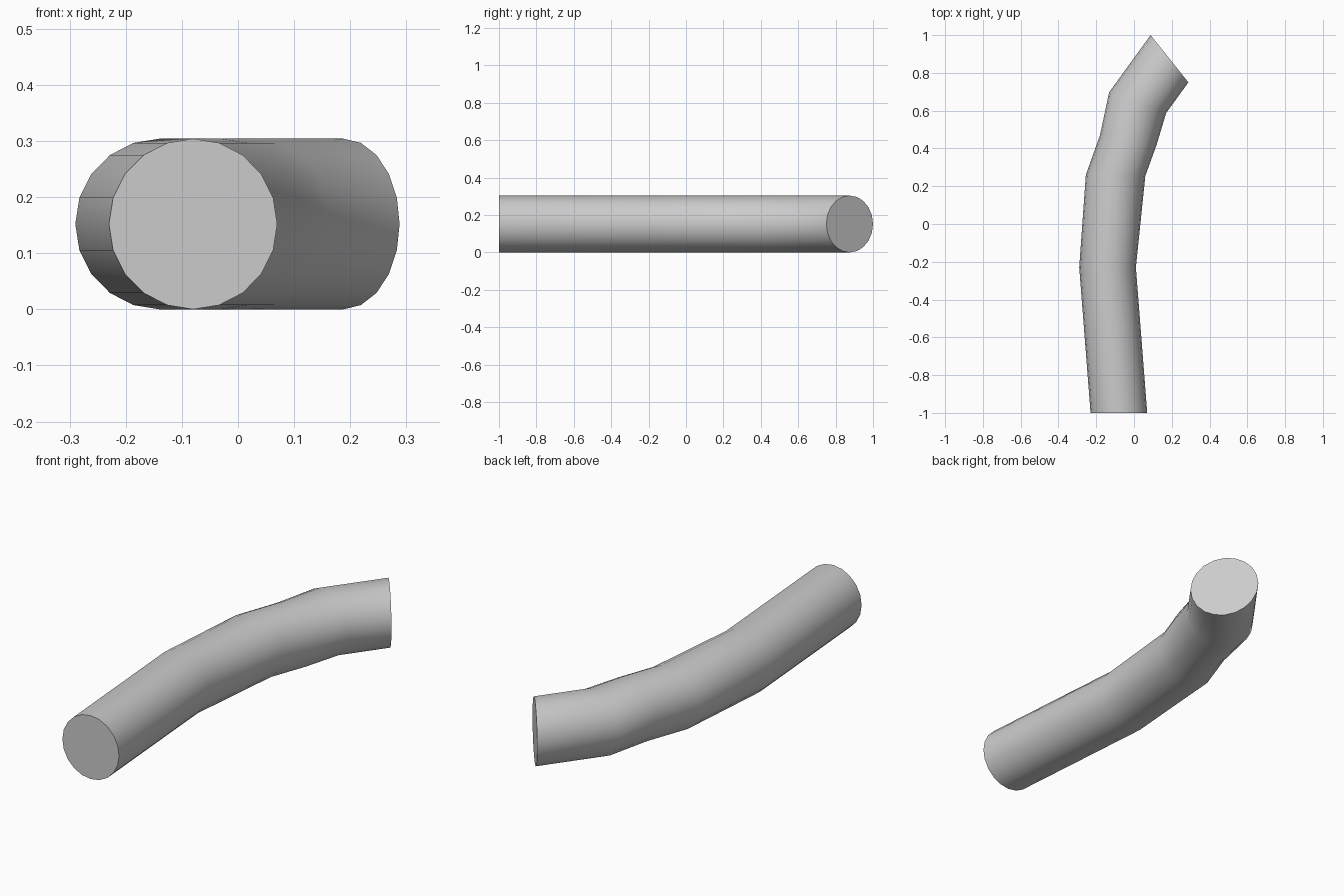
import bpy, bmesh, math

if "Cube" in bpy.data.objects:
    bpy.data.objects.remove(bpy.data.objects["Cube"])

SIDES = 20
R = 0.152

# Each ring of the bent tube: left and right extremes seen from above
rings = [
    ((-0.23, -1.0), (0.07, -1.0)),
    ((-0.29, -0.23), (0.01, -0.23)),
    ((-0.255, 0.26), (0.06, 0.255)),
    ((-0.18, 0.47), (0.12, 0.42)),
    ((-0.132, 0.697), (0.17, 0.587)),
    ((0.088, 1.0), (0.288, 0.75)),
]

bm = bmesh.new()


def add_ring(left, right):
    verts = []
    for i in range(SIDES):
        a = 2 * math.pi * i / SIDES
        t = (1 + math.cos(a)) / 2
        x = left[0] + (right[0] - left[0]) * t
        y = left[1] + (right[1] - left[1]) * t
        verts.append(bm.verts.new((x, y, R + R * math.sin(a))))
    return verts


# Tube wall
loops = [add_ring(l, r) for l, r in rings]
for a, b in zip(loops, loops[1:]):
    for i in range(SIDES):
        j = (i + 1) % SIDES
        bm.faces.new((a[i], a[j], b[j], b[i]))

# Flat end caps
bm.faces.new(loops[0])
bm.faces.new(loops[-1])
bmesh.ops.recalc_face_normals(bm, faces=bm.faces)

mesh = bpy.data.meshes.new("bent_pipe")
bm.to_mesh(mesh)
bm.free()
pipe = bpy.data.objects.new("bent_pipe", mesh)
bpy.context.collection.objects.link(pipe)
bpy.context.view_layer.objects.active = pipe
pipe.select_set(True)
bpy.ops.object.shade_smooth_by_angle(angle=math.radians(40))
